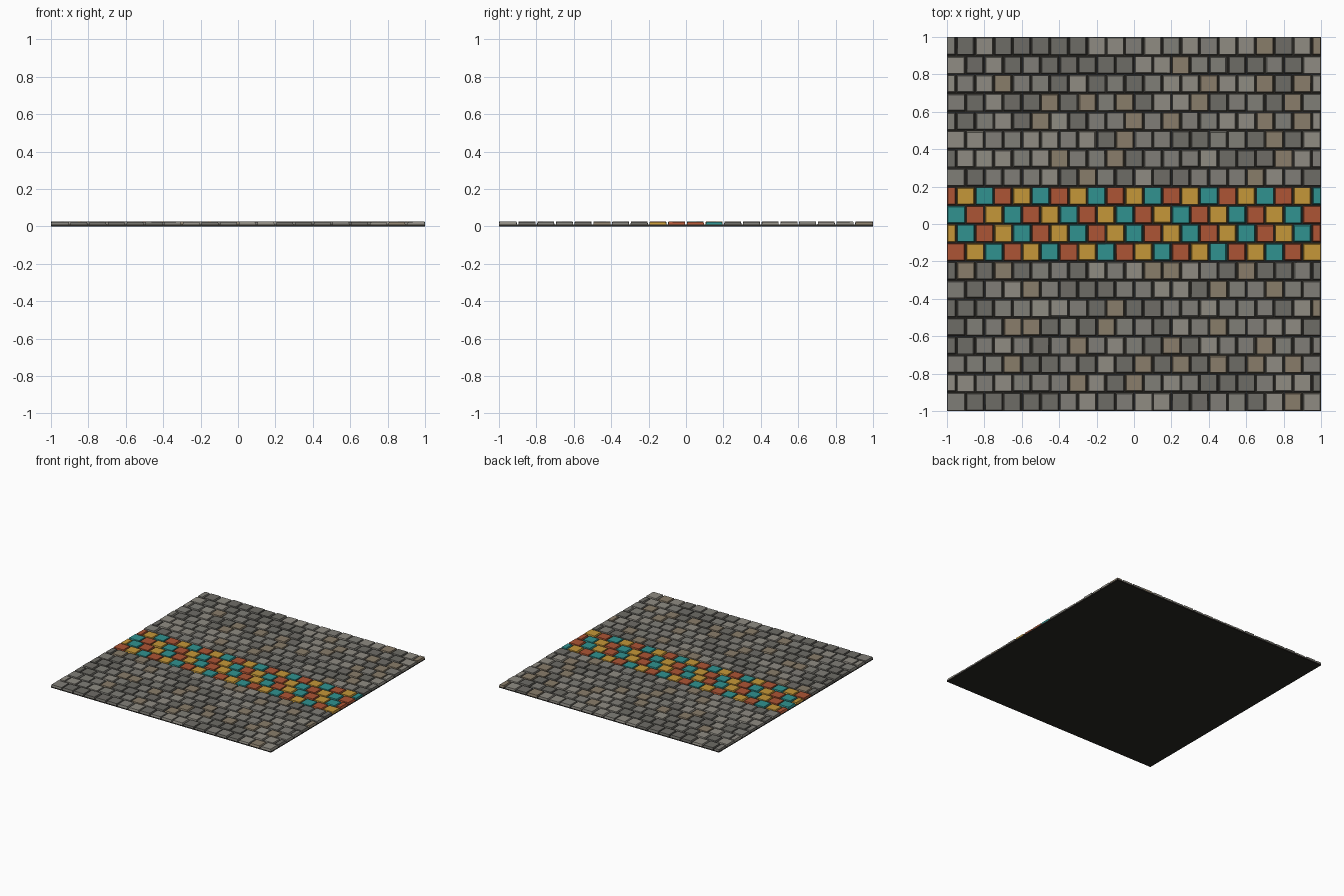
import bpy, bmesh, random

if "Cube" in bpy.data.objects:
    bpy.data.objects.remove(bpy.data.objects["Cube"])
random.seed(7)

PITCH, N = 0.1, 20
SLAB_TOP = 0.01
COLOURS = {
    "dark_grey_stones": (0.155, 0.150, 0.133),
    "mid_grey_stones": (0.215, 0.208, 0.185),
    "light_grey_stones": (0.275, 0.260, 0.225),
    "brown_stones": (0.250, 0.205, 0.145),
    "red_tiles": (0.42, 0.09, 0.035),
    "yellow_tiles": (0.56, 0.31, 0.04),
    "teal_tiles": (0.03, 0.29, 0.28),
    "mortar_slab": (0.022, 0.020, 0.017),
}
meshes = {name: bmesh.new() for name in COLOURS}


def add_block(bm, x0, x1, y0, y1, z0, z1, insets=(0, 0, 0, 0), tilt=0):
    """Flat-shaded block whose top is pulled in on the left, right, front and back."""
    l, r, f, b = insets
    low = [(x0, y0, z0), (x1, y0, z0), (x1, y1, z0), (x0, y1, z0)]
    top = [(x0 + l, y0 + f), (x1 - r, y0 + f), (x1 - r, y1 - b), (x0 + l, y1 - b)]
    v = [bm.verts.new(p) for p in low]
    v += [bm.verts.new((x, y, z1 + random.uniform(-tilt, tilt))) for x, y in top]
    bm.faces.new(v[3::-1])
    bm.faces.new(v[4:])
    for i in range(4):
        j = (i + 1) % 4
        bm.faces.new((v[i], v[j], v[j + 4], v[i + 4]))


# mortar slab under the paving
add_block(meshes["mortar_slab"], -1, 1, -1, 1, 0, SLAB_TOP)

# colour order of the decorative band, from the left of each row
band = {
    8: ("red_tiles", "yellow_tiles", "teal_tiles"),
    9: ("yellow_tiles", "teal_tiles", "red_tiles"),
    10: ("teal_tiles", "red_tiles", "yellow_tiles"),
    11: ("red_tiles", "yellow_tiles", "teal_tiles"),
}
stone_names = list(COLOURS)[:4]

# staggered rows of stones, odd rows shifted by half a stone
for row in range(N):
    odd = row % 2
    y = -1 + row * PITCH
    for k in range(N + odd):
        x = -1 + (k - 0.5 * odd) * PITCH
        name = band[row][k % 3] if row in band else random.choices(stone_names, (3, 4, 3, 2))[0]
        gap = 0.004
        x0, x1 = max(x + gap, -1), min(x + PITCH - gap, 1)
        y0 = y if row == 0 else y + gap
        y1 = y + PITCH if row == N - 1 else y + PITCH - gap
        if k == 0:
            x0 = -1
        if k == N + odd - 1:
            x1 = 1
        insets = [random.uniform(0.001, 0.006) for _ in range(4)]
        add_block(meshes[name], x0, x1, y0, y1, SLAB_TOP,
                  random.uniform(0.023, 0.026), insets, 0.0008)

# one object per colour
for name, bm in meshes.items():
    mesh = bpy.data.meshes.new(name)
    bm.to_mesh(mesh)
    bm.free()
    mat = bpy.data.materials.new(name + "_colour")
    mat.diffuse_color = (*COLOURS[name], 1)
    mat.use_nodes = True
    mat.node_tree.nodes["Principled BSDF"].inputs["Base Color"].default_value = mat.diffuse_color
    mesh.materials.append(mat)
    bpy.context.collection.objects.link(bpy.data.objects.new(name, mesh))
